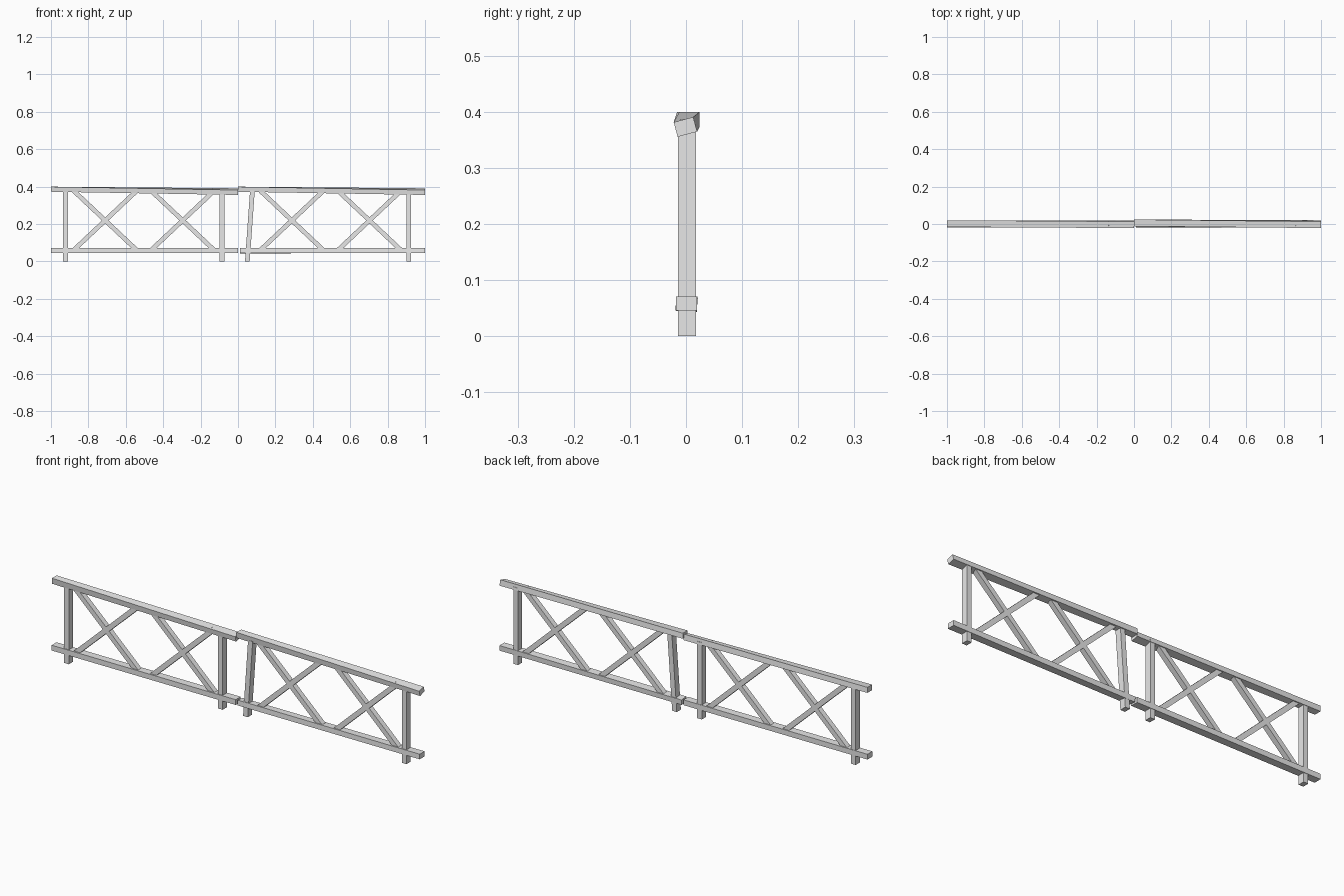
import bpy, bmesh
from math import radians
from mathutils import Vector, Matrix

cube = bpy.data.objects.get("Cube")
if cube:
    bpy.data.objects.remove(cube)

grey = bpy.data.materials.new("plain_grey")
grey.use_nodes = True
colour = (0.8, 0.8, 0.8, 1)
grey.diffuse_color = colour
grey.node_tree.nodes["Principled BSDF"].inputs["Base Color"].default_value = colour


def beam(name, start, end, depth, thick, rolls=(0, 0), upright=False):
    """Four-sided timber; each end can be rolled about the x axis.
    Upright timbers have level ends, the others square ends."""
    start, end = Vector(start), Vector(end)
    along = (end - start).normalized()
    across = Vector((0, 1, 0))
    side = Vector((1, 0, 0)) if upright else along.cross(across)
    bm = bmesh.new()
    rings = []
    for centre, roll in ((start, rolls[0]), (end, rolls[1])):
        turn = Matrix.Rotation(radians(roll), 3, along)
        rings.append([bm.verts.new(centre + turn @ (across * (a * depth / 2) + side * (b * thick / 2)))
                      for a, b in ((-1, -1), (1, -1), (1, 1), (-1, 1))])
    for ring in rings:
        bm.faces.new(ring)
    for i in range(4):
        j = (i + 1) % 4
        bm.faces.new((rings[0][i], rings[0][j], rings[1][j], rings[1][i]))
    bmesh.ops.recalc_face_normals(bm, faces=bm.faces)
    mesh = bpy.data.meshes.new(name)
    bm.to_mesh(mesh)
    bm.free()
    mesh.materials.append(grey)
    obj = bpy.data.objects.new(name, mesh)
    bpy.context.collection.objects.link(obj)


# Handrails, twisted and sagging towards one end
beam("left_top_rail", (-1, 0.002, 0.386), (0, -0.001, 0.373), 0.036, 0.027, (0, 15))
beam("right_top_rail", (0, 0.006, 0.386), (1, -0.001, 0.373), 0.036, 0.027, (0, 15))

# Lower rails
beam("left_bottom_rail", (-1, 0.001, 0.058), (0, 0.001, 0.058), 0.038, 0.026)
beam("right_bottom_rail", (0.01, 0.001, 0.057), (1, 0.001, 0.058), 0.038, 0.025, (-5, 0))

# Posts, one of them leaning
for name, foot, head in (("outer_left_post", -0.922, -0.922), ("inner_left_post", -0.086, -0.086),
                         ("inner_right_post", 0.05, 0.077), ("outer_right_post", 0.913, 0.913)):
    beam(name, (foot, 0.002, 0), (head, 0.002, 0.378), 0.032, 0.025, upright=True)

# Crossed braces
for n, x in enumerate((-0.71, -0.296, 0.288, 0.703)):
    for slope, sign in (("rising", 1), ("falling", -1)):
        beam(f"{slope}_brace_{n + 1}", (x - sign * 0.169, 0.002, 0.06),
             (x + sign * 0.169, 0.002, 0.378), 0.026, 0.024)
